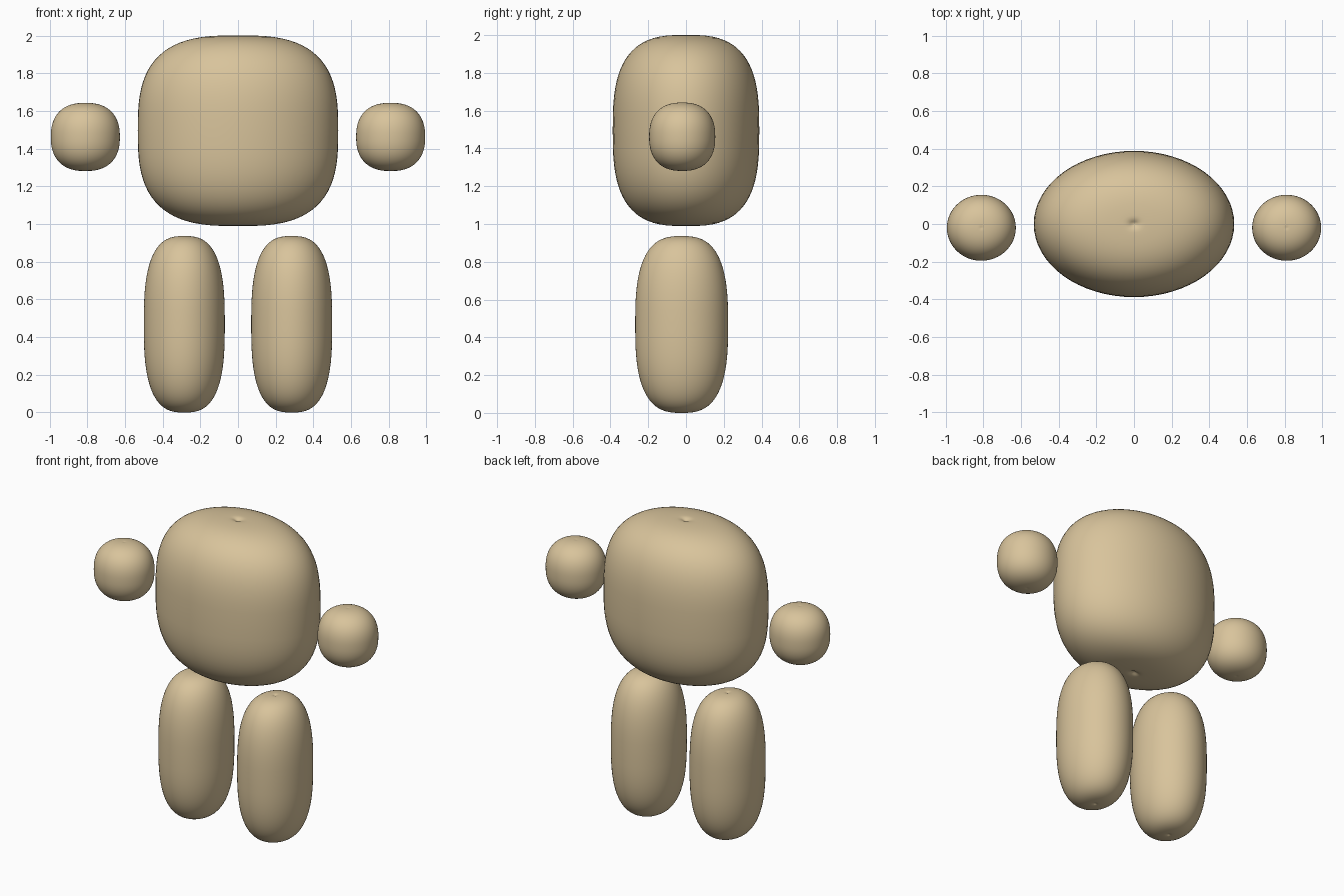
import bpy, bmesh
from math import sin, cos, pi, exp

if "Cube" in bpy.data.objects:
    bpy.data.objects.remove(bpy.data.objects["Cube"])


def rounded_barrel(name, center, half, power, dimple, sides=64, rings=40):
    """Superelliptic solid of revolution with a small dimple at each pole."""
    bm = bmesh.new()
    loops = []
    for i in range(1, rings):
        # cluster rings near the poles so the dimple is resolved
        a = pi * i / rings
        c, s = cos(a), sin(a)
        r = abs(s) ** (2 / power) if abs(s) > 0 else 0
        z = (1 if c >= 0 else -1) * abs(c) ** (2 / power)
        loops.append((r, z))
    # extra small rings at the poles
    tip = [0.02, 0.04, 0.06, 0.09, 0.12]
    loops = [p for p in loops if p[0] > 0.14]
    caps = [(r, (1 - r ** power) ** (1 / power)) for r in tip]
    loops = caps + loops + [(r, -z) for r, z in reversed(caps)]

    def dip(r, z):
        d = dimple * exp(-(r / 0.05) ** 2)
        return z - d if z > 0 else z + d

    rows = []
    for r, z in loops:
        zz = dip(r, z)
        rows.append([bm.verts.new((r * cos(2 * pi * k / sides) * half[0],
                                   r * sin(2 * pi * k / sides) * half[1],
                                   zz * half[2])) for k in range(sides)])
    for a, b in zip(rows, rows[1:]):
        for k in range(sides):
            n = (k + 1) % sides
            bm.faces.new((a[k], b[k], b[n], a[n]))
    for row, z in ((rows[0], 1), (rows[-1], -1)):
        pole = bm.verts.new((0, 0, z * (1 - dimple) * half[2]))
        for k in range(sides):
            bm.faces.new((pole, row[k], row[(k + 1) % sides]))
    bmesh.ops.recalc_face_normals(bm, faces=bm.faces)
    for f in bm.faces:
        f.smooth = True
    mesh = bpy.data.meshes.new(name)
    bm.to_mesh(mesh)
    bm.free()
    obj = bpy.data.objects.new(name, mesh)
    obj.location = center
    obj.data.materials.append(tan)
    bpy.context.collection.objects.link(obj)
    return obj


tan = bpy.data.materials.new("tan")
tan.diffuse_color = (0.69, 0.55, 0.33, 1)
tan.use_nodes = True
tan.node_tree.nodes["Principled BSDF"].inputs["Base Color"].default_value = tan.diffuse_color

# Large oval torso
rounded_barrel("torso", (0, 0, 1.495), (0.532, 0.388, 0.506), 2.9, 0.03)

# Floating hands and separate legs, one of each per side
for side, x in (("left", -1), ("right", 1)):
    rounded_barrel(side + "_hand", (x * 0.81, -0.02, 1.462),
                   (0.183, 0.175, 0.181), 2.4, 0.01)
    rounded_barrel(side + "_leg", (x * 0.285, -0.023, 0.468),
                   (0.215, 0.246, 0.468), 2.8, 0.015)
